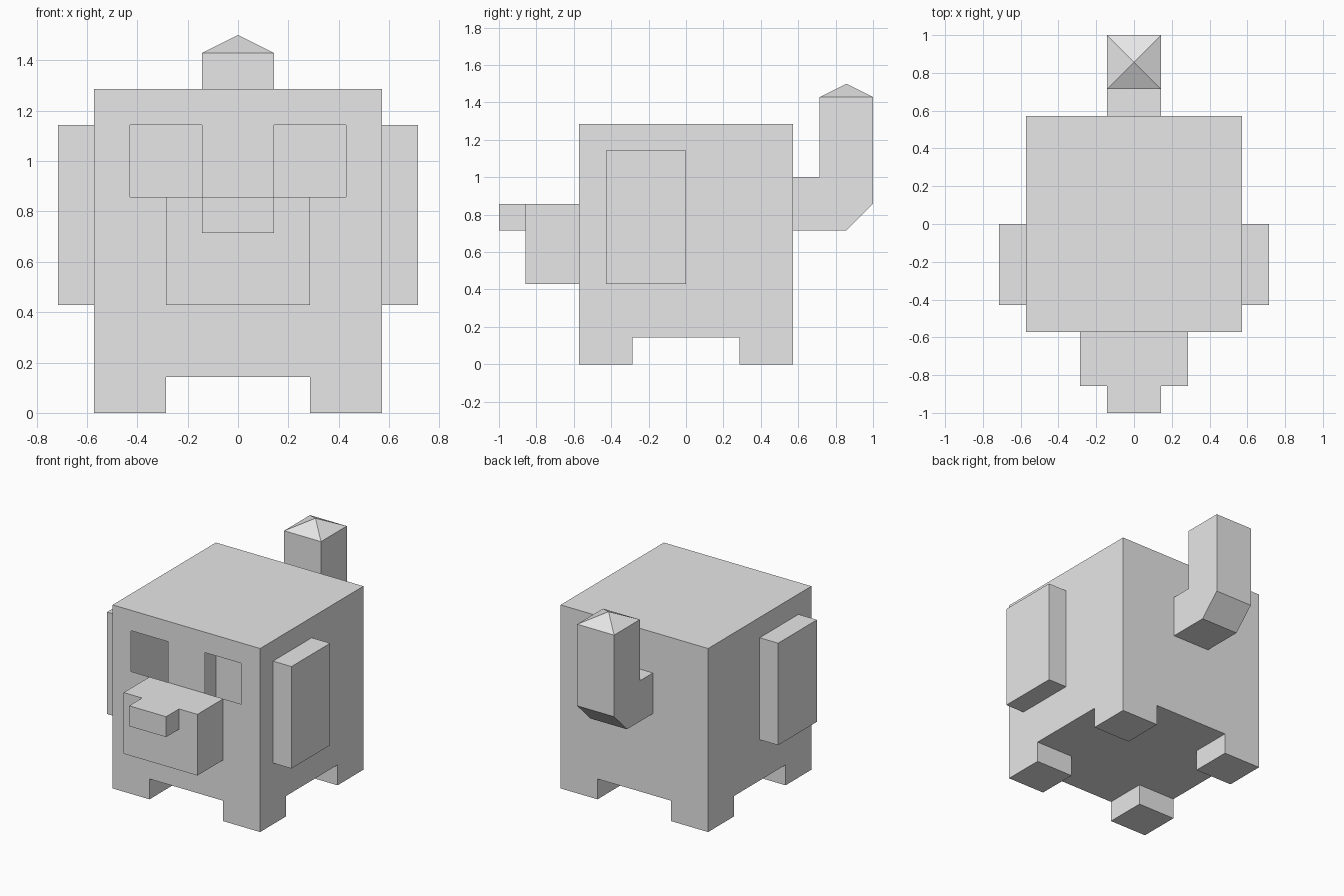
import bpy
import bmesh

U = 1 / 7  # block size: the model is 14 blocks long

cube = bpy.data.objects.get("Cube")
if cube:
    bpy.data.objects.remove(cube, do_unlink=True)

grey = bpy.data.materials.new("light_grey")
grey.use_nodes = True
grey.diffuse_color = (0.8, 0.8, 0.8, 1)
grey.node_tree.nodes["Principled BSDF"].inputs["Base Color"].default_value = grey.diffuse_color


def finish(name, bm):
    """Scale block units to model units and link the part."""
    bmesh.ops.scale(bm, vec=(U, U, U), verts=bm.verts)
    mesh = bpy.data.meshes.new(name)
    bm.to_mesh(mesh)
    bm.free()
    mesh.materials.append(grey)
    obj = bpy.data.objects.new(name, mesh)
    bpy.context.collection.objects.link(obj)
    return obj


def box_mesh(x, y, z):
    bm = bmesh.new()
    bmesh.ops.create_cube(bm, size=1)
    for v in bm.verts:
        v.co = [span[0] if c < 0 else span[1] for c, span in zip(v.co, (x, y, z))]
    return bm


def drop_face(bm, axis, side):
    """Remove the face whose normal points along one axis."""
    bm.normal_update()
    faces = [f for f in bm.faces if f.normal[axis] * side > 0.9]
    bmesh.ops.delete(bm, geom=faces, context='FACES')


# Hollow body, with a front wall that has two open square eyes
body = box_mesh((-4, 4), (-4, 4), (1, 9))
drop_face(body, 1, -1)
xs, zs = (-4, -3, -1, 1, 3, 4), (1, 6, 8, 9)
for i in range(len(xs) - 1):
    for j in range(len(zs) - 1):
        if j == 1 and i in (1, 3):
            continue
        corners = ((i, j), (i + 1, j), (i + 1, j + 1), (i, j + 1))
        body.faces.new([body.verts.new((xs[a], -4, zs[b])) for a, b in corners])
bmesh.ops.remove_doubles(body, verts=body.verts, dist=0.001)
finish("body", body)

# Snout and nose, open where they meet the part behind
for name, x, y, z in (("snout", (-2, 2), (-6, -4), (3, 6)),
                      ("nose", (-1, 1), (-7, -6), (5, 6))):
    part = box_mesh(x, y, z)
    drop_face(part, 1, 1)
    finish(name, part)

# Ears and legs on both sides
for side, s in (("left", 1), ("right", -1)):
    ear = box_mesh(sorted((4 * s, 5 * s)), (-3, 0), (3, 8))
    drop_face(ear, 0, -s)
    finish(side + "_ear", ear)
    for end, e in (("front", -1), ("back", 1)):
        leg = box_mesh(sorted((2 * s, 4 * s)), sorted((2 * e, 4 * e)), (0, 1))
        drop_face(leg, 2, 1)
        finish(f"{end}_{side}_leg", leg)

# Upturned tail: side profile extruded across, with a pyramid tip
profile = ((4, 5), (6, 5), (7, 6), (7, 10), (5, 10), (5, 7), (4, 7))
tail = bmesh.new()
side_face = tail.faces.new([tail.verts.new((-1, y, z)) for y, z in profile])
extruded = bmesh.ops.extrude_face_region(tail, geom=[side_face])["geom"]
bmesh.ops.translate(tail, vec=(2, 0, 0),
                    verts=[g for g in extruded if isinstance(g, bmesh.types.BMVert)])
bmesh.ops.recalc_face_normals(tail, faces=tail.faces)
cap = next(f for f in tail.faces if f.calc_center_median().z > 9.9)
tip = bmesh.ops.poke(tail, faces=[cap])["verts"][0]
tip.co.z += 0.5
bmesh.ops.recalc_face_normals(tail, faces=tail.faces)
finish("tail", tail)
